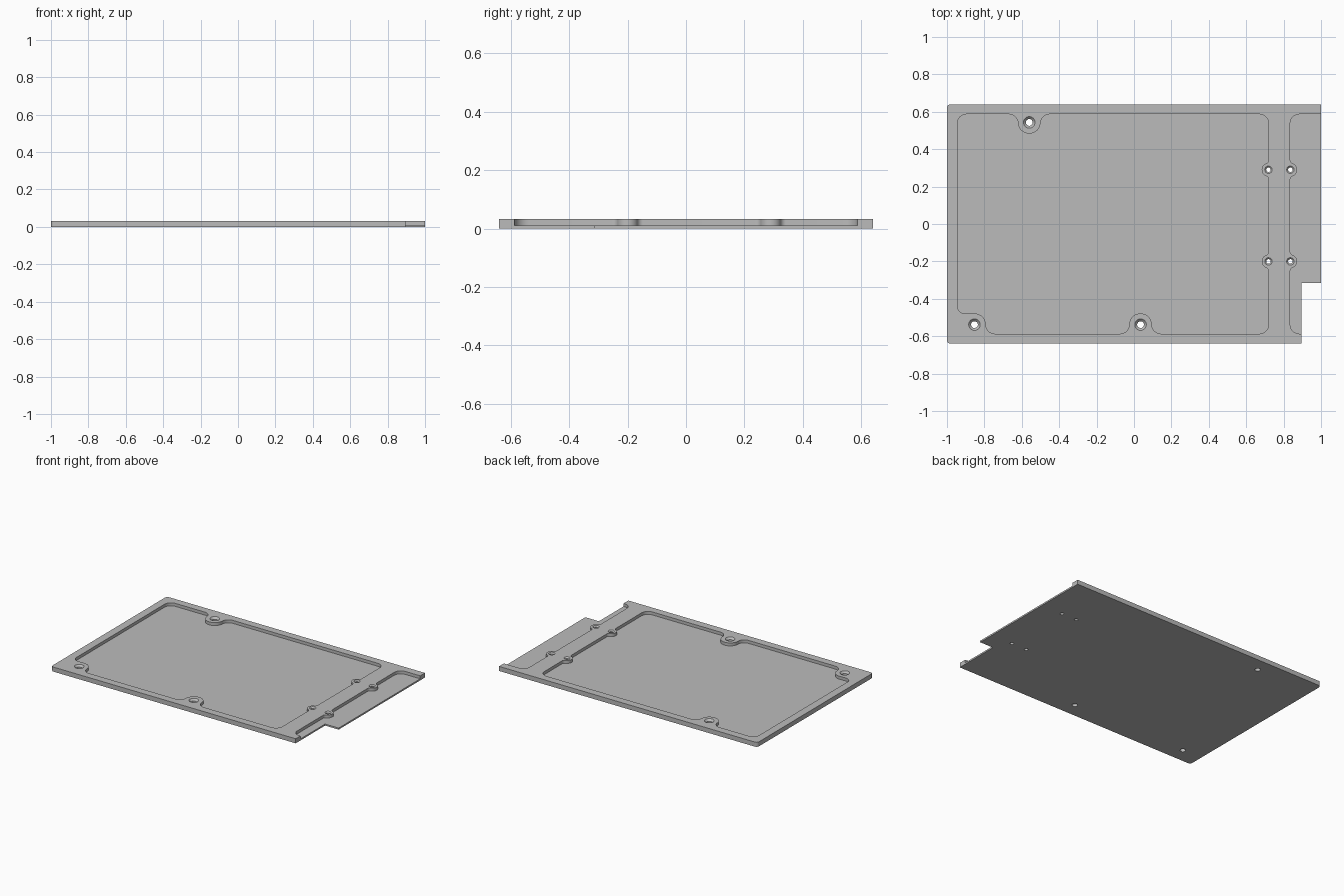
import bpy, bmesh, math
from math import radians, sin, cos, sqrt, atan2, degrees
from mathutils import Matrix, Vector

if "Cube" in bpy.data.objects:
    bpy.data.objects.remove(bpy.data.objects["Cube"])

TOP, FLOOR = 0.032, 0.011          # plate thickness, pocket floor height
EDGE = 0.587                       # pocket edge distance from the middle in y

grey = bpy.data.materials.new("plain grey")
grey.diffuse_color = (0.5, 0.5, 0.5, 1)
grey.use_nodes = True
grey.node_tree.nodes["Principled BSDF"].inputs["Base Color"].default_value = grey.diffuse_color


def arc(cx, cy, r, a0, a1):
    n = max(3, int(abs(a1 - a0) / 7.5))
    angles = [radians(a0 + (a1 - a0) * i / n) for i in range(n + 1)]
    return [(cx + r * cos(a), cy + r * sin(a)) for a in angles]


def boss(cx, cy, r, fillet, inset, heading, half=False):
    """Rounded bump in a pocket wall; inset = centre's distance inside the wall."""
    d = sqrt((r + fillet) ** 2 - (fillet - inset) ** 2)
    b = degrees(atan2(fillet - inset, d))
    pts = [] if half else arc(-d, fillet - inset, fillet, -90, -b)
    pts += arc(0, 0, r, 90 if half else 180 - b, b)
    pts += arc(d, fillet - inset, fillet, 180 + b, 270)
    turn = Matrix.Rotation(radians(heading), 2)
    return [tuple(turn @ Vector(p) + Vector((cx, cy))) for p in pts]


def prism(name, outline, z0, z1):
    bm = bmesh.new()
    face = bm.faces.new([bm.verts.new((x, y, z0)) for x, y in outline])
    top = bmesh.ops.extrude_face_region(bm, geom=[face])["geom"]
    bmesh.ops.translate(bm, vec=(0, 0, z1 - z0),
                        verts=[g for g in top if isinstance(g, bmesh.types.BMVert)])
    bmesh.ops.remove_doubles(bm, verts=bm.verts, dist=1e-5)
    bmesh.ops.recalc_face_normals(bm, faces=bm.faces)
    return to_object(name, bm)


def to_object(name, bm):
    mesh = bpy.data.meshes.new(name)
    bm.to_mesh(mesh)
    bm.free()
    mesh.materials.append(grey)
    obj = bpy.data.objects.new(name, mesh)
    bpy.context.collection.objects.link(obj)
    return obj


def screw_hole(name, x, y, r, head):
    """Revolved cutter: straight shank with a countersunk mouth."""
    bm = bmesh.new()
    n = 32
    profile = [(r, -0.02), (r, TOP - (head - r)), (head, TOP), (head, TOP + 0.02)]
    rings = [[bm.verts.new((x + q * cos(math.tau * i / n), y + q * sin(math.tau * i / n), z))
              for i in range(n)] for q, z in profile]
    for lo, hi in zip(rings, rings[1:]):
        for i in range(n):
            j = (i + 1) % n
            bm.faces.new((lo[i], lo[j], hi[j], hi[i]))
    bm.faces.new(rings[0][::-1])
    bm.faces.new(rings[-1])
    return to_object(name, bm)


# Plate with two rounded corners and a notch at the front right
outline = (arc(-0.98, 0.62, 0.02, 90, 180) + arc(-0.98, -0.62, 0.02, 180, 270)
           + [(0.895, -0.64), (0.895, -0.315), (1, -0.315), (1, 0.64)])
plate = prism("plate", outline, 0, TOP)

# Main pocket, counter-clockwise from its front right corner
main = arc(0.67, -EDGE + 0.05, 0.05, -90, 0)
for y in (-0.2, 0.29):
    main += boss(0.719, y, 0.036, 0.02, 0.001, 90)
main += arc(0.67, EDGE - 0.05, 0.05, 0, 90)
main += boss(-0.56, 0.543, 0.06, 0.05, 0.044, 180)
main += arc(-0.895, EDGE - 0.05, 0.05, 90, 180)
main += arc(-0.905, -0.438, 0.04, 180, 270)
main += boss(-0.853, -0.538, 0.06, 0.05, 0.049, 0, half=True)
main += boss(0.035, -0.538, 0.06, 0.05, 0.049, 0)
cutters = [prism("main_pocket_cutter", main, FLOOR, 0.06)]

# Side pocket, open at the right end
side = [(1.1, EDGE)] + arc(0.885, EDGE - 0.05, 0.05, 90, 180)
for y in (0.29, -0.2):
    side += boss(0.836, y, 0.036, 0.02, 0.001, -90)
side += arc(0.885, -EDGE + 0.05, 0.05, 180, 270) + [(1.1, -EDGE)]
cutters.append(prism("side_pocket_cutter", side, FLOOR, 0.06))

# Large and small screw holes
for x, y in ((-0.56, 0.543), (-0.853, -0.538), (0.035, -0.538)):
    cutters.append(screw_hole("large_hole_cutter", x, y, 0.018, 0.031))
for x in (0.719, 0.836):
    for y in (0.29, -0.2):
        cutters.append(screw_hole("small_hole_cutter", x, y, 0.012, 0.02))

# Cut everything out of the plate
for c in cutters:
    mod = plate.modifiers.new(c.name, 'BOOLEAN')
    mod.operation, mod.solver, mod.object = 'DIFFERENCE', 'EXACT', c
bpy.context.view_layer.objects.active = plate
plate.select_set(True)
for mod in list(plate.modifiers):
    bpy.ops.object.modifier_apply(modifier=mod.name)
for c in cutters:
    bpy.data.objects.remove(c)
bpy.ops.object.shade_smooth_by_angle(angle=radians(30))
